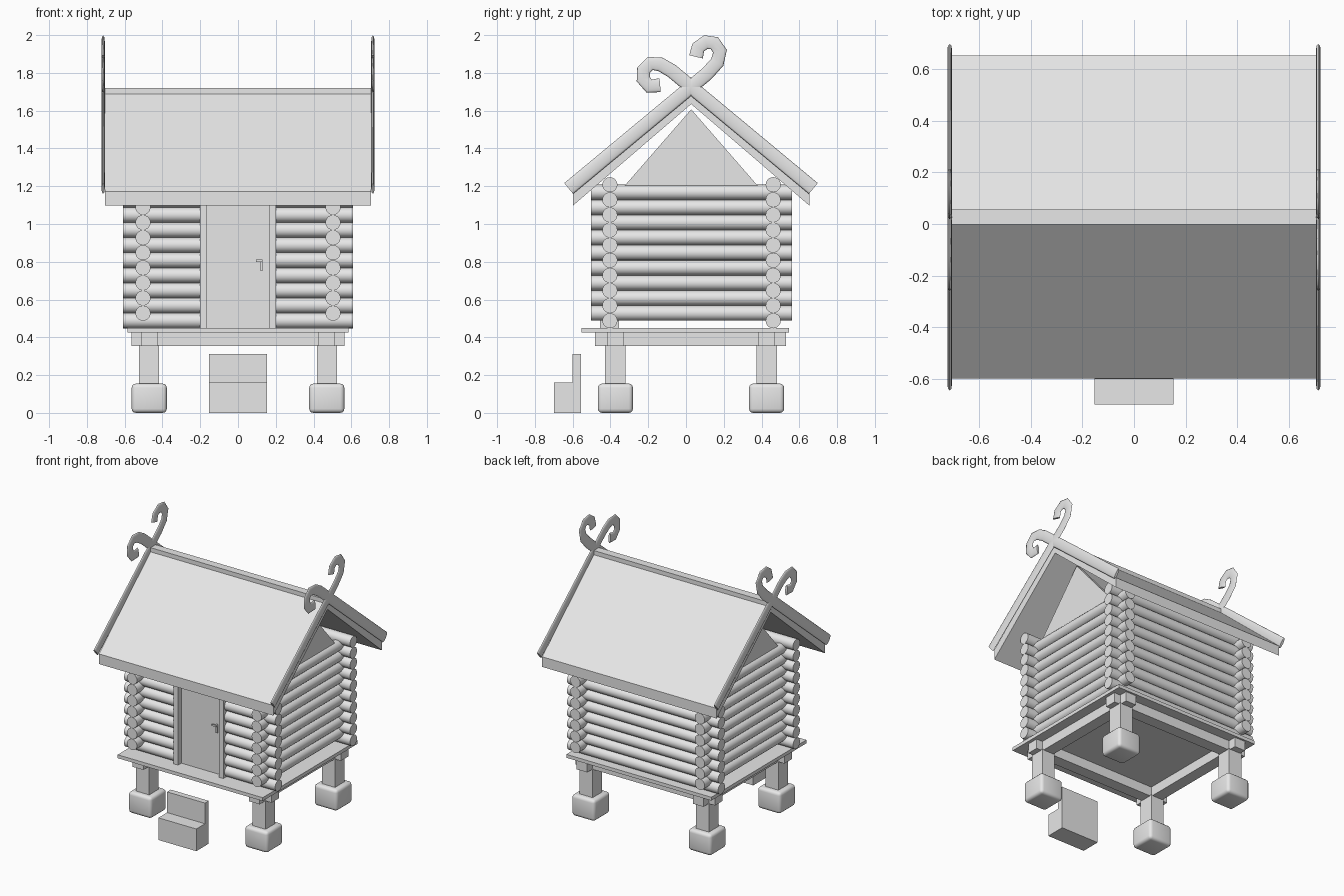
import bpy, bmesh, math
from mathutils import Matrix, Vector

cube = bpy.data.objects.get("Cube")
if cube:
    bpy.data.objects.remove(cube, do_unlink=True)

GREY = (0.8, 0.8, 0.8, 1.0)
mat = bpy.data.materials.new("plain_grey")
mat.use_nodes = True
mat.diffuse_color = GREY
mat.node_tree.nodes["Principled BSDF"].inputs["Base Color"].default_value = GREY


def finish(name, bm, smooth=False):
    mesh = bpy.data.meshes.new(name)
    bmesh.ops.recalc_face_normals(bm, faces=bm.faces)
    bm.to_mesh(mesh)
    bm.free()
    mesh.materials.append(mat)
    if smooth:
        mesh.shade_smooth()
        mesh.set_sharp_from_angle(angle=math.radians(40))
    obj = bpy.data.objects.new(name, mesh)
    bpy.context.collection.objects.link(obj)
    return obj


def box(name, x, y, z, bevel=0):
    """Box from (low, high) ranges, optionally with rounded edges."""
    bm = bmesh.new()
    size = [b - a for a, b in (x, y, z)]
    mid = [(a + b) / 2 for a, b in (x, y, z)]
    bmesh.ops.create_cube(bm, size=1, matrix=Matrix.Translation(mid) @ Matrix.Diagonal((*size, 1)))
    if bevel:
        bmesh.ops.bevel(bm, geom=bm.edges[:], offset=bevel, segments=3, profile=0.5, affect='EDGES')
    return finish(name, bm, bool(bevel))


def prism(name, profile, x0, x1):
    """Extrude a (y, z) profile along x."""
    bm = bmesh.new()
    face = bm.faces.new([bm.verts.new((x0, y, z)) for y, z in profile])
    ext = bmesh.ops.extrude_face_region(bm, geom=[face])
    verts = [v for v in ext["geom"] if isinstance(v, bmesh.types.BMVert)]
    bmesh.ops.translate(bm, verts=verts, vec=(x1 - x0, 0, 0))
    return finish(name, bm)


def log(name, start, end):
    a, b = Vector(start), Vector(end)
    rot = (b - a).to_track_quat('Z', 'Y').to_matrix().to_4x4()
    bm = bmesh.new()
    bmesh.ops.create_cone(bm, cap_ends=True, segments=20, radius1=LOG_R, radius2=LOG_R,
                          depth=(b - a).length, matrix=Matrix.Translation((a + b) / 2) @ rot)
    return finish(name, bm, True)


def around(c, half):
    return (c - half, c + half)


LOG_R = 0.04
STEP = 0.08
MID = 0.0275                 # ridge line of the house
POST_X = 0.47
POST_Y = (-0.374, 0.427)
WALL_X = 0.503
WALL_Y = (-0.403, 0.4615)

# Foundation stones, posts and crossing floor beams
for sx, side in ((-1, "right"), (1, "left")):
    for y, end in zip(POST_Y, ("front", "back")):
        px = around(sx * POST_X, 0.093)
        box(f"{end}_{side}_stone", px, around(y, 0.093), (0, 0.155), 0.022)
        box(f"{end}_{side}_post", around(sx * POST_X, 0.053), around(y, 0.055), (0.15, 0.36))
    box(f"{side}_floor_beam", around(sx * POST_X, 0.043), (-0.483, 0.53), (0.355, 0.425))
for y, end in zip(POST_Y, ("front", "back")):
    box(f"{end}_floor_beam", (-0.563, 0.563), around(y, 0.043), (0.355, 0.425))
box("floor", (-0.586, 0.586), (-0.552, 0.544), (0.425, 0.45))

# Log walls: front and back courses sit half a log lower than the sides
for i in range(10):
    z = 0.488 + i * STEP
    log("back_log", (-0.61, WALL_Y[1], z), (0.61, WALL_Y[1], z))
    for s in (-1, 1):
        log("front_log", (s * 0.61, WALL_Y[0], z), (s * 0.2, WALL_Y[0], z))
for i in range(9):
    z = 0.528 + i * STEP
    for s in (-1, 1):
        log("side_log", (s * WALL_X, -0.504, z), (s * WALL_X, 0.56, z))

# Door with jambs and handle
box("door", (-0.165, 0.165), around(-0.403, 0.015), (0.45, 1.2))
for s in (-1, 1):
    box("door_jamb", around(s * 0.183, 0.018), (-0.456, -0.355), (0.45, 1.2))
box("handle_lever", (0.095, 0.13), (-0.44, -0.43), (0.8, 0.812))
box("handle_stem", (0.118, 0.13), (-0.44, -0.415), (0.8, 0.812))
box("handle_plate", (0.118, 0.13), (-0.426, -0.417), (0.75, 0.812))

# Gable panels
for s in (-1, 1):
    prism("gable", [(MID - 0.35, 1.205), (MID + 0.35, 1.205), (MID, 1.607)],
          s * WALL_X - 0.015, s * WALL_X + 0.015)

# Roof slopes and ridge beam
for s, end in ((-1, "front"), (1, "back")):
    prism(f"{end}_roof", [(MID + s * 0.625, 1.098), (MID + s * 0.625, 1.172),
                          (MID + s * 0.028, 1.69), (MID, 1.69), (MID, 1.635)], -0.705, 0.705)
box("ridge_beam", (-0.705, 0.705), around(MID, 0.029), (1.64, 1.72))

# Flattened gable boards ending in curls
RISING_BACK = [(-0.621, 1.188), (0.11, 1.795), (0.165, 1.855), (0.18, 1.915), (0.15, 1.957),
               (0.105, 1.963), (0.065, 1.935), (0.053, 1.885)]
RISING_FRONT = [(0.674, 1.188), (-0.075, 1.81), (-0.135, 1.845), (-0.19, 1.85), (-0.224, 1.815),
                (-0.226, 1.767), (-0.195, 1.73), (-0.137, 1.735)]
for s in (-1, 1):
    for path in (RISING_BACK, RISING_FRONT):
        curve = bpy.data.curves.new("gable_board", 'CURVE')
        curve.dimensions = '3D'
        curve.bevel_depth = 0.037
        curve.bevel_resolution = 2
        curve.use_fill_caps = True
        spline = curve.splines.new('POLY')
        spline.points.add(len(path) - 1)
        for p, (y, z) in zip(spline.points, path):
            p.co = (0, y, z, 1)
        curve.materials.append(mat)
        board = bpy.data.objects.new("gable_board", curve)
        board.location.x = s * 0.714
        board.scale.x = 0.25
        bpy.context.collection.objects.link(board)

# Front step
prism("front_step", [(-0.7, 0), (-0.557, 0), (-0.557, 0.313), (-0.6, 0.313),
                     (-0.6, 0.162), (-0.7, 0.162)], -0.153, 0.153)
